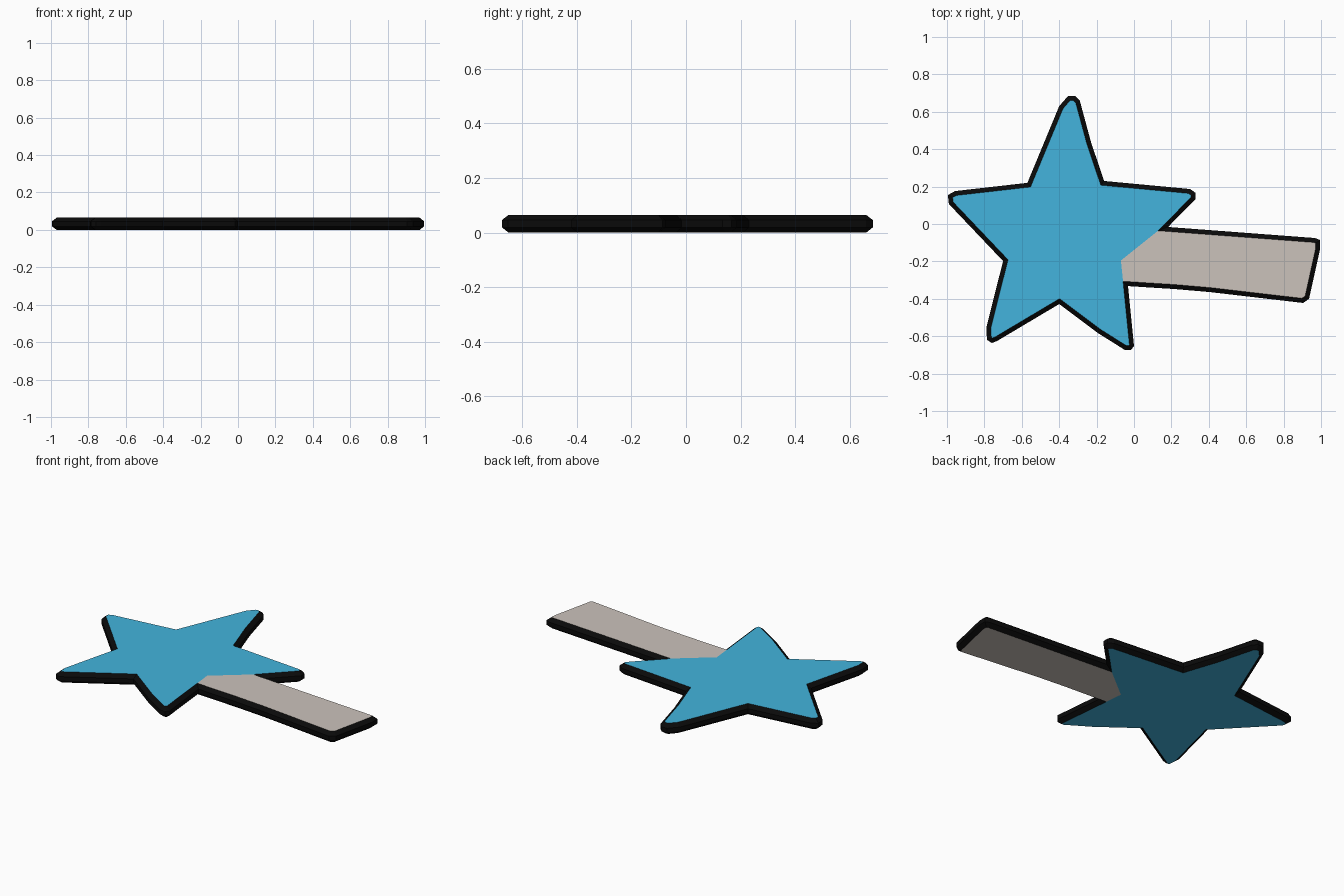
import bpy
from mathutils import Vector

if "Cube" in bpy.data.objects:
    bpy.data.objects.remove(bpy.data.objects["Cube"])

H, CHAMFER, INSET = 0.065, 0.019, 0.024

# Star outline, counter-clockwise, from the upper handle joint to the lower one
star = [(0.182, -0.016), (0.33, 0.134), (0.33, 0.166), (0.30, 0.187),
        (-0.16, 0.23), (-0.23, 0.438), (-0.29, 0.66), (-0.315, 0.684),
        (-0.353, 0.684), (-0.40, 0.63), (-0.57, 0.22), (-0.957, 0.176),
        (-0.995, 0.155), (-0.99, 0.107), (-0.70, -0.198), (-0.79, -0.556),
        (-0.786, -0.62), (-0.76, -0.636), (-0.733, -0.626), (-0.40, -0.428),
        (-0.193, -0.583), (-0.048, -0.674), (-0.016, -0.674), (0.0, -0.652),
        (-0.032, -0.332)]
# Handle outline, continuing round to the upper joint
handle = [(0.22, -0.348), (0.406, -0.364), (0.904, -0.422), (0.936, -0.40),
          (0.995, -0.134), (0.995, -0.086), (0.968, -0.075)]
notch = Vector((-0.07, -0.195))  # star's inner corner, lying on the handle


def inset(points, d):
    """Mitred inward offset of a counter-clockwise outline."""
    result = []
    for i, p in enumerate(points):
        a = (p - points[i - 1]).normalized()
        b = (points[(i + 1) % len(points)] - p).normalized()
        na, nb = Vector((-a.y, a.x)), Vector((-b.y, b.x))
        result.append(p + (na + nb) * d / (1 + na.dot(nb)))
    return result


def make(name, verts, faces, color):
    mesh = bpy.data.meshes.new(name)
    mesh.from_pydata(verts, [], faces)
    mesh.update()
    mat = bpy.data.materials.new(name + "_color")
    mat.diffuse_color = (*color, 1)
    mat.use_nodes = True
    mat.node_tree.nodes["Principled BSDF"].inputs["Base Color"].default_value = mat.diffuse_color
    mesh.materials.append(mat)
    obj = bpy.data.objects.new(name, mesh)
    bpy.context.collection.objects.link(obj)
    return obj


def panel(name, points, color):
    """Matching flat faces on the top and the underside."""
    n = len(points)
    verts = [(p.x, p.y, z) for z in (0, H) for p in points]
    make(name, verts, [list(range(n))[::-1], list(range(n, 2 * n))], color)


outer = [Vector(p) for p in star + handle]
inner = inset(outer, INSET)
n, s = len(outer), len(star)

# Black chamfered border around the whole silhouette
rings = [(inner, 0), (outer, CHAMFER), (outer, H - CHAMFER), (inner, H)]
verts = [(p.x, p.y, z) for ring, z in rings for p in ring]
faces = [(r * n + i, r * n + (i + 1) % n, (r + 1) * n + (i + 1) % n, (r + 1) * n + i)
         for r in range(3) for i in range(n)]
make("border", verts, faces, (0.003, 0.003, 0.003))

# Coloured faces
panel("star", inner[:s] + [notch], (0.056, 0.456, 0.723))
panel("handle", inner[s - 1:] + [inner[0], notch], (0.60, 0.545, 0.50))
